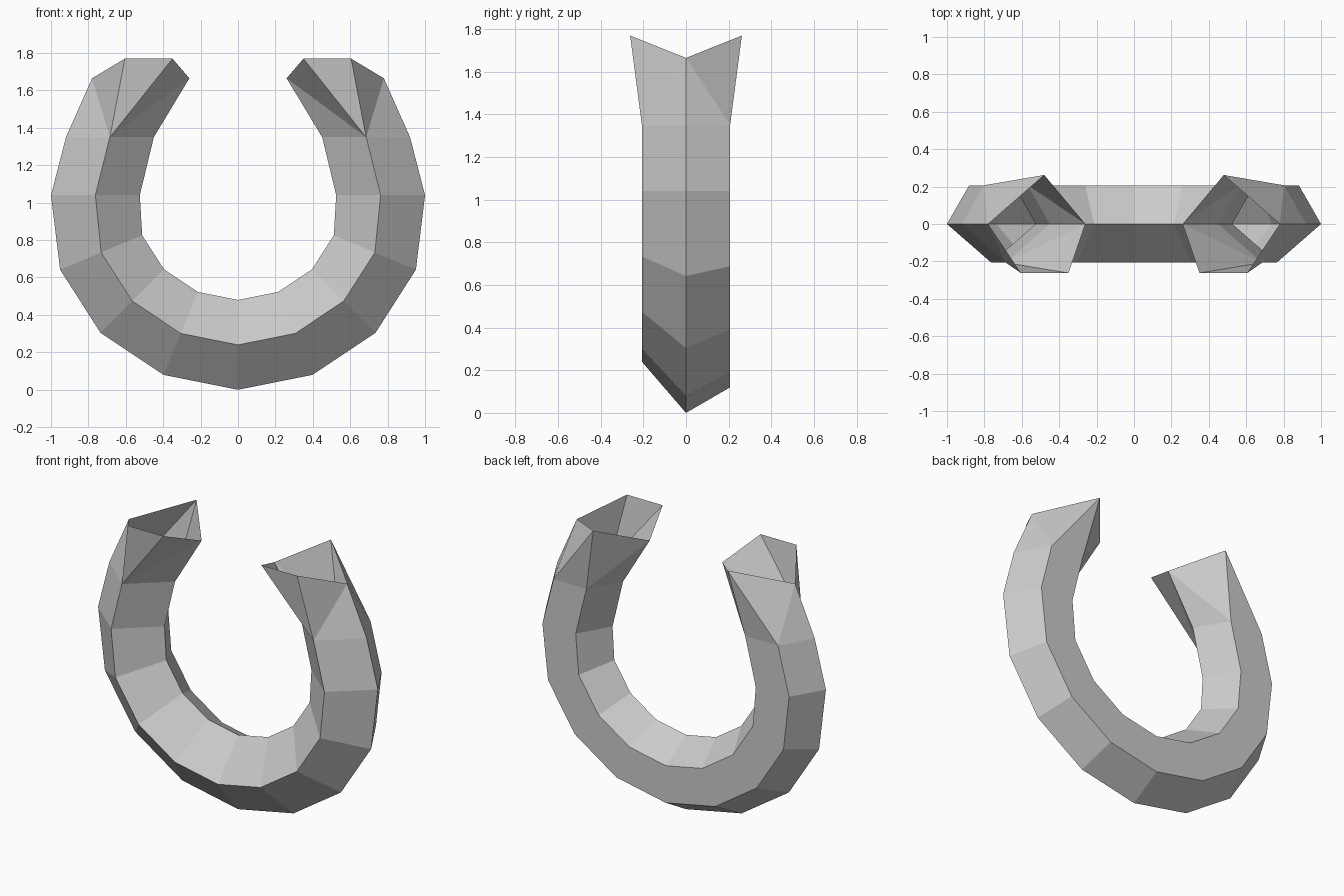
import bpy, bmesh
from math import sin, cos, radians

if "Cube" in bpy.data.objects:
    bpy.data.objects.remove(bpy.data.objects["Cube"])

CZ, DEPTH = 1.04, 0.207


def station(outer, inner):
    """Five-sided section: outer, front ridge, inner, back inner, back outer."""
    def at(t, y):
        return (outer[0] + (inner[0] - outer[0]) * t, y,
                outer[1] + (inner[1] - outer[1]) * t)
    return [at(0, 0), at(.5, -DEPTH), at(1, 0), at(.75, DEPTH), at(.25, DEPTH)]


# Lower curve of the right half, from the bottom centre upward
stations = []
for deg, sx in ((0, 1), (22.5, 1), (45, 1), (67.5, .99)):
    a = radians(deg)
    stations.append(station(*[(sx * r * sin(a), CZ - r * cos(a)) for r in (1.04, .56)]))
# Straighter upper arm
stations.append(station((1.0, CZ), (.525, CZ)))
stations.append(station((.92, 1.35), (.45, 1.35)))

bm = bmesh.new()
rings = [[bm.verts.new(p) for p in s] for s in stations]
for a, b in zip(rings, rings[1:]):
    for i in range(5):
        j = (i + 1) % 5
        bm.faces.new((a[i], a[j], b[j], b[i]))

# Open tip: the section flips to two front corners and one back corner
tip = [(.78, 0, 1.665), (.605, -.262, 1.77), (.35, -.262, 1.77), (.26, 0, 1.665), (.48, .262, 1.77)]
t_out, t_fo, t_fi, t_in, t_back = [bm.verts.new(p) for p in tip]
out, front, inn, b_in, b_out = rings[-1]
for f in ((out, front, t_out), (front, t_fo, t_out), (front, t_fi, t_fo),
          (front, t_in, t_fi), (front, inn, t_in), (inn, b_in, t_in),
          (b_in, t_back, t_in), (b_in, b_out, t_back), (b_out, t_out, t_back),
          (b_out, out, t_out)):
    bm.faces.new(f)
bmesh.ops.recalc_face_normals(bm, faces=bm.faces)
# Outward check on the outermost wall
bm.faces.ensure_lookup_table()
wall = max(bm.faces, key=lambda f: f.calc_center_median().x)
if wall.normal.x < 0:
    bmesh.ops.reverse_faces(bm, faces=bm.faces)

mesh = bpy.data.meshes.new("open_ring")
bm.to_mesh(mesh)
bm.free()
ring = bpy.data.objects.new("open_ring", mesh)
bpy.context.collection.objects.link(ring)

# Left half
mirror = ring.modifiers.new("mirror", 'MIRROR')
mirror.use_clip = True
mirror.merge_threshold = 0.001
